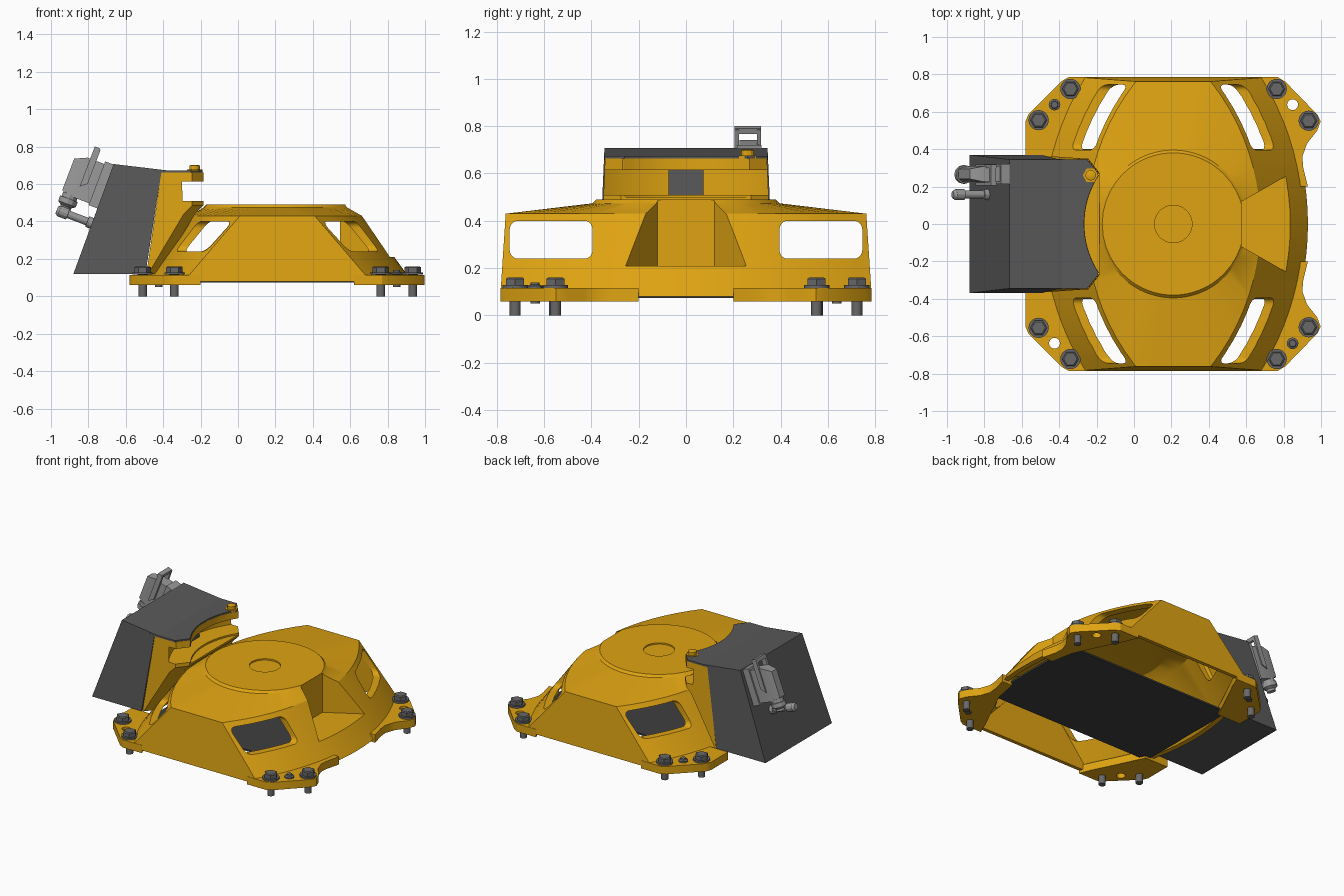
import bpy, bmesh, math
from mathutils import Vector

if "Cube" in bpy.data.objects:
    bpy.data.objects.remove(bpy.data.objects["Cube"])

CX = 0.21  # axis of the round casting


def mat(name, c):
    m = bpy.data.materials.new(name)
    m.diffuse_color = (*c, 1)
    m.use_nodes = True
    m.node_tree.nodes["Principled BSDF"].inputs["Base Color"].default_value = m.diffuse_color
    return m


YELLOW = mat("yellow_paint", (0.74, 0.37, 0.006))
DARK = mat("dark_grey", (0.10, 0.10, 0.10))
BLACK = mat("plate_grey", (0.05, 0.05, 0.05))
STEEL = mat("steel_grey", (0.14, 0.14, 0.14))
LIGHT = mat("light_grey", (0.32, 0.32, 0.32))


def loft(name, rings, m=None):
    """Closed solid through rings of equal point count."""
    bm = bmesh.new()
    vs = [[bm.verts.new(p) for p in r] for r in rings]
    n = len(rings[0])
    for a, b in zip(vs, vs[1:]):
        for i in range(n):
            j = (i + 1) % n
            bm.faces.new((a[i], a[j], b[j], b[i]))
    bm.faces.new(vs[0])
    bm.faces.new(vs[-1])
    bmesh.ops.recalc_face_normals(bm, faces=bm.faces)
    me = bpy.data.meshes.new(name)
    bm.to_mesh(me)
    bm.free()
    o = bpy.data.objects.new(name, me)
    bpy.context.collection.objects.link(o)
    if m:
        me.materials.append(m)
    smooth(o)
    return o


def smooth(o):
    o.data.shade_smooth()
    o.data.set_sharp_from_angle(angle=math.radians(28))


def slab(name, plan, z0, z1, m=None):
    return loft(name, [[(x, y, z) for x, y in plan] for z in (z0, z1)], m)


def box(name, x0, x1, y0, y1, z0, z1, m=None):
    return slab(name, [(x0, y0), (x1, y0), (x1, y1), (x0, y1)], z0, z1, m)


def turned(name, base, axis, profile, sides=24, m=None):
    """Round part along an axis; profile is (height, radius) pairs."""
    a = Vector(axis).normalized()
    u = a.cross(Vector((0, 1, 0))).normalized()
    v = a.cross(u)
    ang = [2 * math.pi * i / sides for i in range(sides)]
    return loft(name, [[Vector(base) + a * h + (u * math.cos(t) + v * math.sin(t)) * r
                        for t in ang] for h, r in profile], m)


def cut(o, *tools):
    for t in tools:
        t.hide_render = True
        md = o.modifiers.new("cut", 'BOOLEAN')
        md.operation, md.solver, md.object = 'DIFFERENCE', 'EXACT', t
        bpy.context.view_layer.objects.active = o
        bpy.ops.object.modifier_apply(modifier=md.name)
        bpy.data.objects.remove(t)
    smooth(o)


# Casting: bowed ends, flat sides, blending to a round top
def outline(A, B, Y, z):
    s = A - B
    R = (Y * Y + s * s) / (2 * s)
    pts = []
    for i in range(21):
        y = -Y + 2 * Y * i / 20
        pts.append((A - R + math.sqrt(R * R - y * y), y))
    pts += [(B - 2 * B * i / 12, Y) for i in range(1, 12)]
    pts += [(-x, -y) for x, y in pts]
    return [(CX + x, y, z) for x, y in pts]


def circle_like(ring, r, z):
    out = []
    for x, y, _ in ring:
        d = math.hypot(x - CX, y)
        out.append((CX + (x - CX) / d * r, y / d * r, z))
    return out


def wedge(x0, w, z0):
    return slab("pocket_cutter", [(x0, -w), (1.1, -w - (1.1 - x0) * 0.57),
                                  (1.1, w + (1.1 - x0) * 0.57), (x0, w)], z0, 0.7)


ridge = outline(0.465, 0.2, 0.762, 0.43)
casting = loft("base_casting", [outline(0.72, 0.5, 0.785, 0.08), ridge,
                                circle_like(ridge, 0.395, 0.474),
                                circle_like(ridge, 0.38, 0.49)], YELLOW)
iridge = outline(0.43, 0.17, 0.742, 0.405)
hollow = loft("hollow_cutter", [outline(0.70, 0.475, 0.762, 0.04), outline(0.685, 0.465, 0.76, 0.08),
                                iridge, circle_like(iridge, 0.36, 0.45)])
cut(hollow, wedge(0.545, 0.135, 0.185))
cut(casting, wedge(0.575, 0.12, 0.21), hollow,
    turned("dimple_cutter", (CX, 0, 0.48), (0, 0, 1), [(0, 0.1), (0.1, 0.1)], 40))

# Rounded windows through both sloping ends
for s in (1, -1):
    ring = []
    for cy, cz, a0 in ((0.71, 0.365, 0), (0.43, 0.365, 90), (0.43, 0.275, 180), (0.71, 0.275, 270)):
        for k in range(6):
            t = math.radians(a0 + 18 * k)
            ring.append((s * (cy + 0.035 * math.cos(t)), cz + 0.035 * math.sin(t)))
    cut(casting, loft("window_cutter", [[(x, y, z) for y, z in ring] for x in (-0.7, 1.1)]))

slab("bottom_plate", [(-0.44, -0.4), (0.86, -0.4), (0.86, 0.4), (-0.44, 0.4)], 0.074, 0.086, BLACK)

# Feet with bolts, locating pins and open pin holes
LEFT = [(-0.58, 0.36), (-0.58, 0.55), (-0.565, 0.585), (-0.385, 0.765), (-0.35, 0.785),
        (-0.2, 0.785), (-0.235, 0.7), (-0.3, 0.57), (-0.40, 0.36)]
RIGHT = [(0.93, 0.2), (0.905, 0.3), (0.9, 0.36), (0.925, 0.43), (0.98, 0.5), (0.998, 0.55), (0.98, 0.585),
         (0.81, 0.76), (0.77, 0.785), (0.62, 0.785), (0.655, 0.7), (0.72, 0.57), (0.82, 0.36), (0.85, 0.2)]
UP = (0, 0, 1)
for s in (1, -1):
    for side, plan, px in (("left", LEFT, -0.425), ("right", RIGHT, 0.848)):
        foot = slab(side + "_foot", [(x, y * s) for x, y in plan], 0.06, 0.115, YELLOW)
        pinned = (side == "left") == (s == 1)
        if pinned:
            turned("locating_pin", (px, 0.638 * s, 0.05), UP,
                   [(0, 0.02), (0.065, 0.02), (0.066, 0.031), (0.075, 0.031), (0.08, 0.02), (0.09, 0.018)], 16, STEEL)
        else:
            cut(foot, turned("pin_hole_cutter", (px, 0.638 * s, 0), UP, [(0, 0.029), (0.2, 0.029)]))
    for x, y in ((-0.51, 0.555), (-0.34, 0.722), (0.763, 0.722), (0.934, 0.552)):
        turned("foot_bolt", (x, y * s, 0), UP, [(0, 0.023), (0.115, 0.023), (0.116, 0.054), (0.128, 0.054)], 24, STEEL)
        turned("bolt_head", (x, y * s, 0.128), UP, [(0, 0.044), (0.027, 0.044), (0.032, 0.036)], 6, STEEL)


# Yellow bracket carrying the connection box
def bracket_ring(z, xf):
    xl, w = -0.49 + (z - 0.12) * 0.147, 0.365 - (z - 0.12) * 0.042
    half = [(xl, w), (xf - 0.06, w), (xf, w - 0.075)]
    return [(x, y, z) for x, y in half] + [(x, -y, z) for x, y in reversed(half)]


bracket = loft("box_bracket", [bracket_ring(z, x) for z, x in
                               ((0.12, -0.42), (0.44, -0.23), (0.485, -0.185), (0.663, -0.185))], YELLOW)
cut(bracket, turned("arc_cutter", (CX, 0, 0.498), UP, [(0, 0.475), (0.4, 0.475)], 96),
    turned("slot_cutter", (CX, 0, 0.51), UP, [(0, 0.615), (0.105, 0.615)], 96))
box("slot_block", -0.43, -0.355, -0.075, 0.075, 0.508, 0.617, DARK)

# Connection box and its concave lid lip
prof = [(-0.88, 0.12), (-0.495, 0.12), (-0.41, 0.66), (-0.37, 0.672), (-0.665, 0.707)]
loft("connection_box", [[(x, s * (0.37 - (z - 0.12) * 0.043), z) for x, z in prof] for s in (-1, 1)], DARK)
lip = [(-0.45, -0.347), (-0.25, -0.345), (-0.195, -0.275)]
for i in range(13):
    t = math.radians(-33 + 66 * i / 12)
    lip.append((CX - 0.477 * math.cos(t), 0.477 * math.sin(t)))
lip += [(-0.195, 0.275), (-0.25, 0.345), (-0.45, 0.347)]
slab("lid_lip", lip, 0.661, 0.673, DARK)
turned("lid_boss", (-0.232, 0.26, 0.655), UP, [(0, 0.042), (0.022, 0.042)], 6, YELLOW)
turned("lid_bolt", (-0.232, 0.26, 0.67), UP, [(0, 0.028), (0.028, 0.028), (0.031, 0.022)], 12, YELLOW)

# Plug connector on the sloping back of the box
U, N = Vector((0.355, 0, 0.935)), Vector((-0.935, 0, 0.355))
O = Vector((-0.703, 0, 0.585))


def plug_part(name, steps, y0, y1, m=LIGHT):
    """steps are (distance off the face, low, high, side inset)."""
    loft(name, [[O + N * d + U * u + Vector((0, y, 0)) for u, y in
                 ((a, y0 + i), (b, y0 + i), (b, y1 - i), (a, y1 - i))] for d, a, b, i in steps], m)


plug_part("plug_base", [(-0.01, -0.125, 0.125, 0), (0.055, -0.125, 0.125, 0)], 0.215, 0.32)
plug_part("plug_hood", [(0.055, -0.115, 0.11, 0.006), (0.15, -0.115, 0.11, 0.006),
                        (0.215, -0.1, 0.08, 0.02)], 0.22, 0.315)
for y in (0.205, 0.3):
    plug_part("lever_arm", [(0.10, -0.02, 0.175, 0), (0.135, -0.05, 0.175, 0)], y, y + 0.018)
plug_part("lever_bar", [(0.105, 0.155, 0.18, 0), (0.135, 0.155, 0.18, 0)], 0.205, 0.318)
turned("cable_gland", O + N * 0.165 - U * 0.105 + Vector((0, 0.265, 0)), -U,
       [(0, 0.042), (0.025, 0.042), (0.026, 0.05), (0.055, 0.05), (0.07, 0.03), (0.085, 0.03)], 12, LIGHT)

# Small round socket beside it
turned("small_socket", O - U * 0.21 + Vector((0, 0.157, 0)), N,
       [(-0.02, 0.03), (0.03, 0.03), (0.031, 0.021), (0.14, 0.021), (0.141, 0.03), (0.19, 0.03), (0.205, 0.02)], 12, LIGHT)
